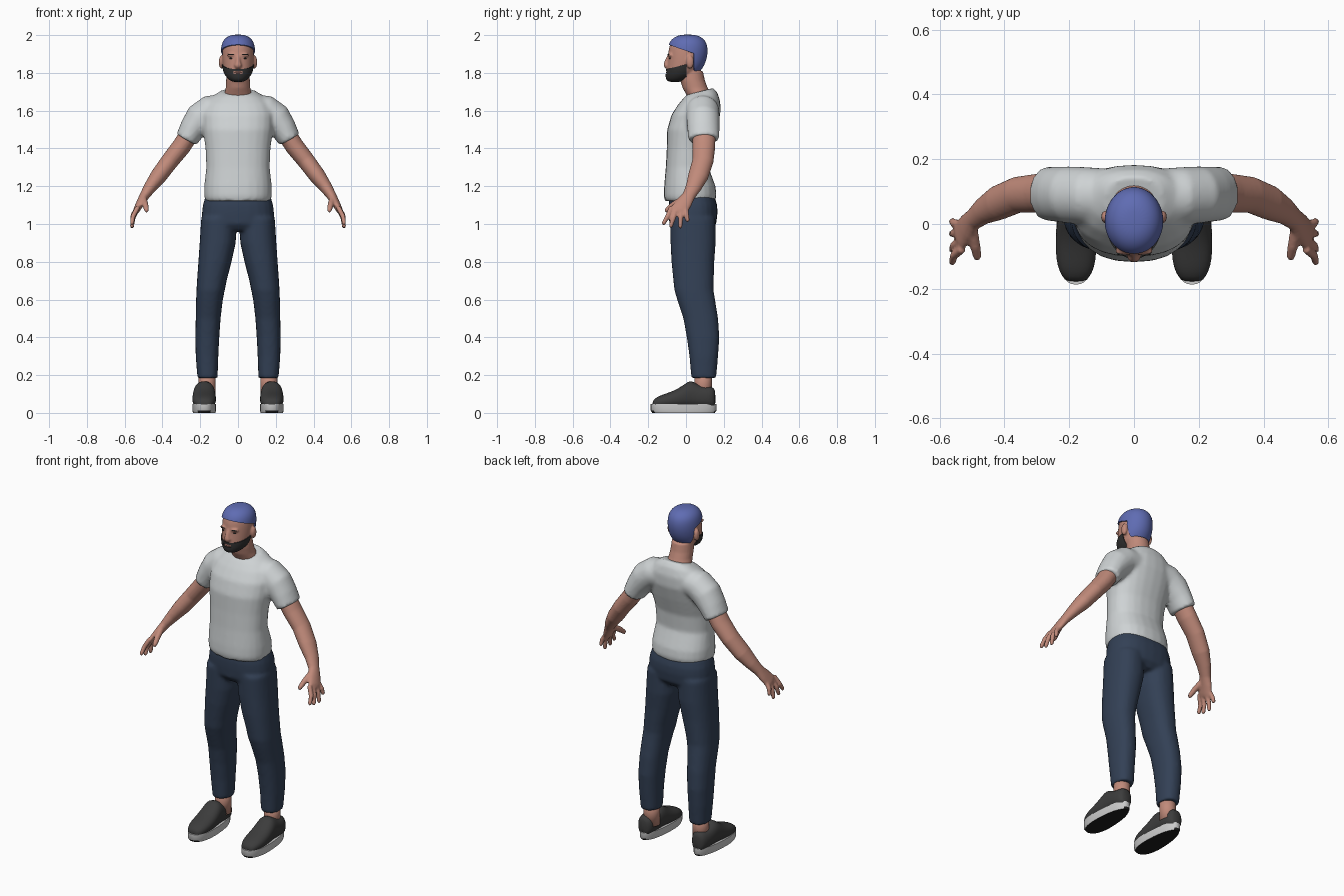
import bpy
import bmesh
from math import cos, sin, pi, copysign, radians
from mathutils import Matrix, Vector

cube = bpy.data.objects.get("Cube")
if cube:
    bpy.data.objects.remove(cube)


def material(name, *rgb):
    mat = bpy.data.materials.new(name)
    mat.use_nodes = True
    mat.diffuse_color = (*rgb, 1)
    mat.node_tree.nodes["Principled BSDF"].inputs["Base Color"].default_value = (*rgb, 1)
    return mat


SKIN = material("skin", .53, .255, .195)
LIPS = material("lips", .42, .2, .17)
HAIR = material("blue hair", .115, .15, .45)
BEARD = material("dark beard", .03, .03, .03)
SHIRT = material("light grey cotton", .62, .65, .66)
DENIM = material("navy denim", .033, .052, .092)
SHOE = material("charcoal canvas", .045, .045, .045)
RUBBER = material("pale rubber", .6, .6, .6)
TREAD = material("black tread", .012, .012, .012)


def add_object(name, bm, mat):
    mesh = bpy.data.meshes.new(name)
    bm.to_mesh(mesh)
    bm.free()
    mesh.materials.append(mat)
    mesh.shade_smooth()
    ob = bpy.data.objects.new(name, mesh)
    bpy.context.scene.collection.objects.link(ob)
    return ob


def bake(ob):
    """Apply all modifiers of an object."""
    mat = ob.data.materials[0]
    bpy.context.view_layer.update()
    graph = bpy.context.evaluated_depsgraph_get()
    mesh = bpy.data.meshes.new_from_object(ob.evaluated_get(graph))
    ob.modifiers.clear()
    ob.data = mesh
    mesh.materials.clear()
    mesh.materials.append(mat)
    mesh.shade_smooth()
    return ob


def loft(name, rings, mat, levels=0):
    bm = bmesh.new()
    rows = [[bm.verts.new(p) for p in ring] for ring in rings]
    n = len(rows[0])
    for low, high in zip(rows, rows[1:]):
        for i in range(n):
            j = (i + 1) % n
            bm.faces.new((low[i], low[j], high[j], high[i]))
    bm.faces.new(rows[0])
    bm.faces.new(rows[-1])
    bmesh.ops.recalc_face_normals(bm, faces=bm.faces)
    ob = add_object(name, bm, mat)
    if levels:
        ob.modifiers.new("Smooth", "SUBSURF").levels = levels
        bake(ob)
    return ob


def oval(centre, a, b, power=2.0, n=24):
    """Closed superellipse with half axes a and b."""
    def bend(v):
        return copysign(abs(v) ** (2 / power), v)
    angles = [2 * pi * i / n for i in range(n)]
    return [Vector(centre) + a * bend(cos(t)) + b * bend(sin(t)) for t in angles]


def slab(z, front, back, x0, x1, power=2.0, tilt=0.0):
    """Level cross-section given by its extents."""
    depth = (back - front) / 2
    return oval(((x0 + x1) / 2, (front + back) / 2, z), Vector(((x1 - x0) / 2, 0, 0)),
                Vector((0, depth, tilt)), power)


def tube(name, path, mat):
    """Loft across a path of x, y, z, thickness, depth."""
    pts = [Vector(p[:3]) for p in path]
    rings = []
    for i, p in enumerate(path):
        t = (pts[min(i + 1, len(pts) - 1)] - pts[max(i - 1, 0)]).normalized()
        side = (Vector((0, 1, 0)) - t * t.y).normalized()
        rings.append(oval(pts[i], t.cross(side) * p[3], side * p[4]))
    return loft(name, rings, mat)


def blob(name, centre, radii, mat):
    bm = bmesh.new()
    bmesh.ops.create_uvsphere(bm, u_segments=20, v_segments=12, radius=1)
    bm.transform(Matrix.Translation(centre) @ Matrix.Diagonal((*radii, 1)))
    return add_object(name, bm, mat)


def mirrored(ob, name):
    twin = ob.copy()
    twin.data = ob.data.copy()
    twin.name = name
    twin.data.transform(Matrix.Scale(-1, 4, (1, 0, 0)))
    twin.data.flip_normals()
    bpy.context.scene.collection.objects.link(twin)
    return twin


def merge(name, parts, voxel, mat, smooth=3):
    """Fuse overlapping parts into one soft surface."""
    bm = bmesh.new()
    for part in parts:
        bm.from_mesh(part.data)
        bpy.data.objects.remove(part)
    ob = add_object(name, bm, mat)
    remesh = ob.modifiers.new("Fuse", "REMESH")
    remesh.mode = "VOXEL"
    remesh.voxel_size = voxel
    soften = ob.modifiers.new("Soften", "SMOOTH")
    soften.factor, soften.iterations = .5, smooth
    return bake(ob)


def shell(name, source, planes, keep, thickness, mat):
    """Raised patch cut from a surface."""
    bm = bmesh.new()
    bm.from_mesh(source.data)
    for co, no in planes:
        geom = bm.verts[:] + bm.edges[:] + bm.faces[:]
        bmesh.ops.bisect_plane(bm, geom=geom, plane_co=co, plane_no=no)
    drop = [f for f in bm.faces if not keep(f.calc_center_median())]
    bmesh.ops.delete(bm, geom=drop, context="FACES")
    ob = add_object(name, bm, mat)
    solid = ob.modifiers.new("Thickness", "SOLIDIFY")
    solid.thickness, solid.offset = thickness, 1
    bake(ob).data.set_sharp_from_angle(angle=radians(50))
    return ob


# Skull, with hair and beard cut from its surface
skull = loft("skull", [slab(z, f, b, -r, r) for z, f, b, r in (
    (1.756, -.09, -.03, .026), (1.77, -.104, .02, .05), (1.8, -.104, .06, .073),
    (1.84, -.1, .09, .081), (1.88, -.097, .104, .084), (1.92, -.094, .109, .084),
    (1.96, -.083, .102, .078), (1.985, -.056, .076, .056), (1.995, -.02, .04, .025))], SKIN, 2)
up, across, back = Vector((0, 0, 1)), Vector((1, 0, 0)), Vector((0, 1, 0))
shell("hair", skull, [((0, -.08, 1.945), up + back * .35), ((0, .04, 0), back), ((0, 0, 1.815), up)],
      lambda c: c.z + .35 * (c.y + .08) > 1.945 or (c.y > .04 and c.z > 1.815), .008, HAIR)
shell("beard", skull, [((0, 0, 1.845), up - back * .25), ((0, .002, 0), back), ((.023, 0, 0), across),
                       ((-.023, 0, 0), across), ((0, 0, 1.795), up), ((0, 0, 1.81), up)],
      lambda c: c.z < 1.845 + .25 * c.y and c.y < .002
      and not (abs(c.x) < .023 and 1.795 < c.z < 1.81 and c.y < 0), .005, BEARD)
blob("lips", (0, -.097, 1.802), (.02, .009, .006), LIPS)

# Facial features
neck = loft("neck", [slab(z, f, b, -r, r) for z, f, b, r in (
    (1.62, .03, .14, .08), (1.68, .004, .135, .074), (1.72, -.018, .115, .065),
    (1.76, -.03, .1, .063), (1.81, -.03, .09, .06))], SKIN)
nose = tube("nose", [(0, -.085, 1.895, .01, .012), (0, -.1, 1.86, .013, .014),
                     (0, -.104, 1.84, .02, .016), (0, -.1, 1.828, .017, .012)], SKIN)
ear = blob("ear", (.088, .022, 1.857), (.014, .02, .035), SKIN)
brow = blob("brow_ridge", (.03, -.084, 1.895), (.03, .013, .01), SKIN)
merge("head", [skull, neck, nose, ear, mirrored(ear, "ear_twin"),
               brow, mirrored(brow, "brow_twin")], .006, SKIN)
eye = blob("left_eye", (.033, -.083, 1.877), (.013, .007, .005), BEARD)
mirrored(eye, "right_eye")
eyebrow = blob("left_eyebrow", (.034, -.087, 1.897), (.02, .011, .004), BEARD)
mirrored(eyebrow, "right_eyebrow")

# Shirt
torso = loft("torso", [slab(z, f, b, -r, r, 2.3, tilt) for z, f, b, r, tilt in (
    (1.122, -.112, .154, .173, 0), (1.15, -.118, .162, .179, 0), (1.2, -.116, .156, .179, 0),
    (1.3, -.107, .12, .168, 0), (1.4, -.102, .128, .172, 0), (1.5, -.1, .16, .186, 0),
    (1.58, -.076, .182, .19, 0), (1.64, -.04, .182, .17, .005), (1.68, -.012, .168, .13, .012),
    (1.702, .004, .146, .09, .018))], SHIRT)
sleeve = tube("sleeve", [
    (.06, .085, 1.61, .08, .085), (.15, .088, 1.597, .084, .088), (.2, .09, 1.56, .083, .088),
    (.24, .092, 1.505, .07, .085), (.273, .094, 1.447, .06, .082)], SHIRT)
merge("shirt", [torso, sleeve, mirrored(sleeve, "sleeve_twin")], .011, SHIRT)

# Trousers
hips = loft("hips", [slab(z, f, b, -r, r, 2.4) for z, f, b, r in (
    (.965, -.06, .13, .11), (1, -.088, .16, .19), (1.06, -.092, .167, .191),
    (1.1, -.092, .165, .186), (1.15, -.085, .15, .172))], DENIM)
leg = loft("leg", [slab(z, f, b, x0, x1, 2.3) for z, f, b, x0, x1 in (
    (.185, .028, .16, .108, .215), (.3, .018, .17, .104, .224), (.4, .004, .177, .099, .226),
    (.5, -.014, .17, .092, .224), (.6, -.047, .154, .08, .222), (.65, -.062, .146, .07, .22),
    (.7, -.067, .147, .06, .217), (.8, -.077, .15, .034, .21), (.9, -.082, .157, .012, .203),
    (1.03, -.085, .156, .006, .195))], DENIM)
merge("trousers", [hips, leg, mirrored(leg, "leg_twin")], .011, DENIM)

# Bare arms with hands
limb = [tube("forearm", [
    (.235, .095, 1.51, .05, .062), (.3, .095, 1.41, .05, .06), (.36, .09, 1.335, .047, .056),
    (.42, .065, 1.255, .044, .054), (.465, .04, 1.195, .034, .042), (.495, .015, 1.15, .026, .034),
    (.515, -.008, 1.115, .022, .042), (.535, -.034, 1.078, .018, .046),
    (.543, -.042, 1.06, .013, .042)], SKIN)]
for i, (y, z) in enumerate([(-.118, .995), (-.08, .98), (-.03, .977), (.008, 1.01)]):
    base = -.077 + i * .025
    limb.append(tube("finger", [
        (.53, base, 1.09, .013, .013), (.556, (base + y) / 2, (1.085 + z) / 2, .013, .013),
        (.561, y, z + .01, .011, .011), (.561, y, z, .007, .007)], SKIN))
limb.append(tube("thumb", [(.5, -.02, 1.13, .018, .018), (.49, -.07, 1.1, .016, .016),
                           (.484, -.1, 1.075, .013, .013), (.484, -.11, 1.065, .008, .008)], SKIN))
arm = merge("left_arm", limb, .006, SKIN)
mirrored(arm, "right_arm")

# Ankles
ankle = loft("left_ankle", [slab(z, .045, .137, .118, .208) for z in (.08, .15, .22)], SKIN)
mirrored(ankle, "right_ankle")

# Shoe uppers, lofted from toe to heel
FOOT = .179
upper = loft("left_shoe", [
    oval((FOOT, y, (top + .025) / 2), across * w, up * (top - .025) / 2, 2.3) for y, w, top in (
        (-.178, .025, .06), (-.165, .043, .078), (-.13, .058, .095), (-.09, .063, .108),
        (-.045, .063, .126), (0, .06, .158), (.025, .057, .174), (.06, .055, .152),
        (.1, .053, .137), (.14, .045, .141), (.157, .026, .12))], SHOE, 1)
mirrored(upper, "right_shoe")


# Soles, wider at the ball of the foot
def sole_ring(z, scale):
    ring = oval((0, 0, z), across * scale, back * .174 * scale, 2.3, 40)
    return [Vector((FOOT + p.x * (.061 - .055 * p.y), p.y - .013, p.z)) for p in ring]


sole = loft("left_sole", [sole_ring(z, s) for z, s in ((0, .95), (.012, 1), (.046, 1))], RUBBER)
sole.data.materials.append(TREAD)
for face in sole.data.polygons:
    face.material_index = int(face.normal.z < -.5)
sole.data.set_sharp_from_angle(angle=radians(40))
mirrored(sole, "right_sole")
